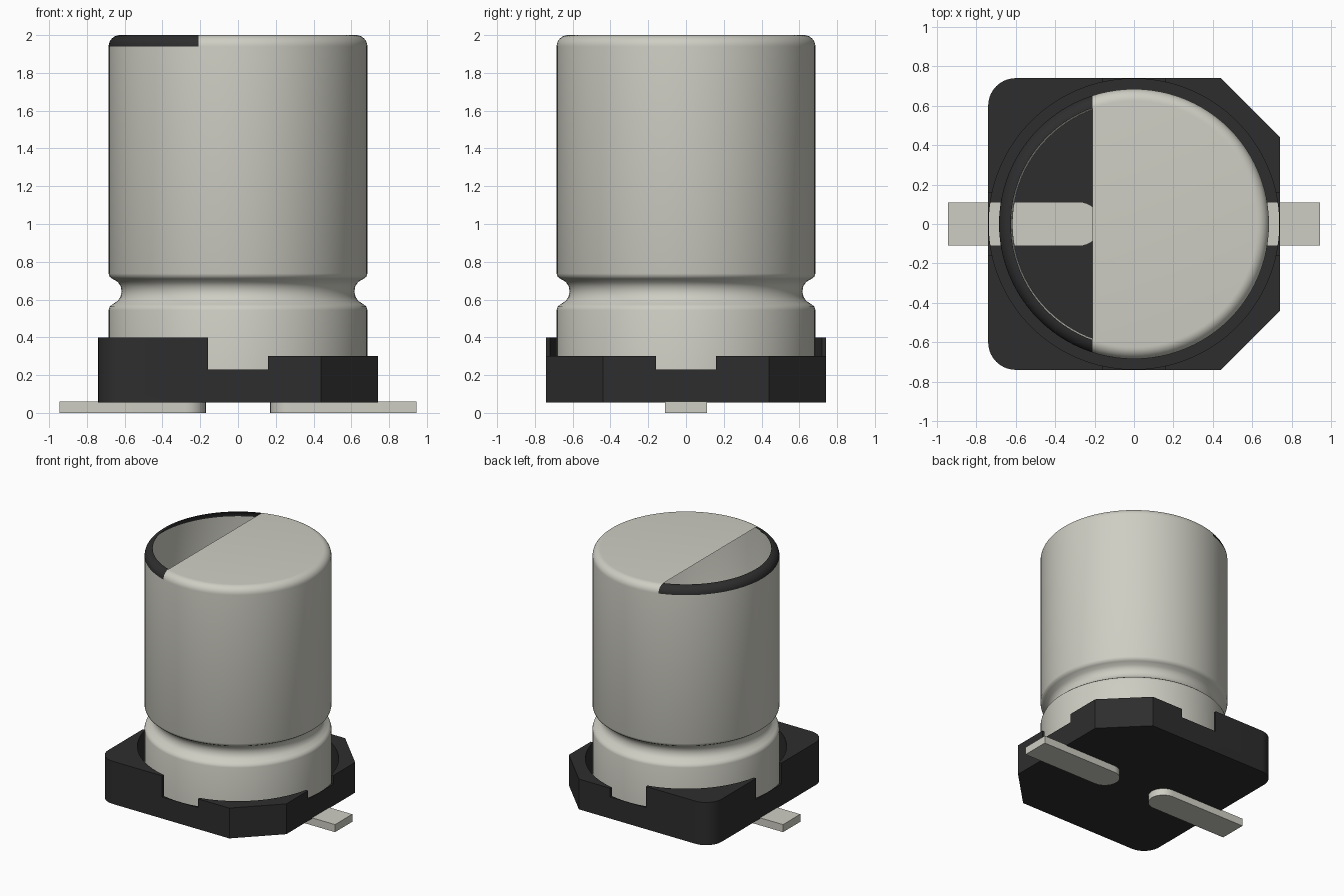
import bpy, bmesh, math
from mathutils import Vector

if "Cube" in bpy.data.objects:
    bpy.data.objects.remove(bpy.data.objects["Cube"])


def material(name, rgb):
    m = bpy.data.materials.new(name)
    m.use_nodes = True
    m.diffuse_color = (*rgb, 1)
    m.node_tree.nodes["Principled BSDF"].inputs["Base Color"].default_value = (*rgb, 1)
    return m


METAL = material("brushed metal", (0.62, 0.615, 0.55))
BLACK = material("black plastic", (0.027, 0.027, 0.027))


def make_object(name, bm, mats, smooth=None):
    bmesh.ops.recalc_face_normals(bm, faces=bm.faces)
    mesh = bpy.data.meshes.new(name)
    bm.to_mesh(mesh)
    bm.free()
    ob = bpy.data.objects.new(name, mesh)
    bpy.context.collection.objects.link(ob)
    for m in mats:
        mesh.materials.append(m)
    bpy.ops.object.select_all(action='DESELECT')
    ob.select_set(True)
    bpy.context.view_layer.objects.active = ob
    if smooth:
        bpy.ops.object.shade_smooth_by_angle(angle=math.radians(smooth))
    return ob


def prism(outline, z0, z1):
    """Solid prism from a flat outline."""
    bm = bmesh.new()
    face = bm.faces.new([bm.verts.new((x, y, z0)) for x, y in outline])
    up = bmesh.ops.extrude_face_region(bm, geom=[face])["geom"]
    bmesh.ops.translate(bm, vec=(0, 0, z1 - z0),
                        verts=[v for v in up if isinstance(v, bmesh.types.BMVert)])
    return bm


def arc(cx, cy, r, a0, a1, n):
    return [(cx + r * math.cos(math.radians(a0 + (a1 - a0) * i / n)),
             cy + r * math.sin(math.radians(a0 + (a1 - a0) * i / n))) for i in range(n + 1)]


def rect(x0, x1, y0, y1):
    return [(x0, y0), (x1, y0), (x1, y1), (x0, y1)]


def cut(target, bm):
    """Subtract a temporary solid from the target."""
    cutter = make_object("cutter", bm, [BLACK])
    cutter.hide_render = True
    mod = target.modifiers.new("cut", 'BOOLEAN')
    mod.operation, mod.solver, mod.object = 'DIFFERENCE', 'EXACT', cutter
    bpy.context.view_layer.objects.active = target
    bpy.ops.object.modifier_apply(modifier=mod.name)
    bpy.data.objects.remove(cutter)


# Base: two chamfered corners at +x, two rounded corners at -x
H, R = 0.74, 0.14
outline = ([(0.44, -H), (H, -0.44), (H, 0.44), (0.44, H)]
           + arc(-H + R, H - R, R, 90, 180, 10)
           + arc(-H + R, -H + R, R, 180, 270, 10))
base = make_object("base", prism(outline, 0.055, 0.4), [BLACK])
cut(base, prism(rect(0, 1, -1, 1), 0.3, 0.6))            # lower +x corners
cut(base, prism(rect(-0.16, 0.16, -1, 1), 0.23, 0.7))    # front and back notches
cut(base, prism(rect(-1, 1, -0.16, 0.16), 0.23, 0.7))    # side notches
cut(base, prism(arc(0, 0, 0.737, 0, 357.5, 143), 0.06, 0.8))  # round seat for the can
bpy.ops.object.select_all(action='DESELECT')
base.select_set(True)
bpy.context.view_layer.objects.active = base
bpy.ops.object.shade_smooth_by_angle(angle=math.radians(25))

# Can: open-bottomed shell with a crimped groove and rounded top edge
RAD, FIL, SEG = 0.685, 0.06, 96
groove = [(RAD, 0.1), (RAD, 0.545), (0.680, 0.562), (0.665, 0.575), (0.637, 0.592),
          (0.622, 0.615), (0.616, 0.642), (0.621, 0.67), (0.636, 0.693),
          (0.665, 0.71), (0.680, 0.721), (RAD, 0.738)]
profile = groove + arc(RAD - FIL, 2 - FIL, FIL, 0, 90, 8)
bm = bmesh.new()
rings = [[bm.verts.new((r * math.cos(2 * math.pi * i / SEG),
                        r * math.sin(2 * math.pi * i / SEG), z)) for i in range(SEG)]
         for r, z in profile]
for lo, hi in zip(rings, rings[1:]):
    for i in range(SEG):
        j = (i + 1) % SEG
        bm.faces.new((lo[i], lo[j], hi[j], hi[i]))
bm.faces.new(rings[-1])

# Polarity mark: split the top edge, colour the rim and open the lid on the -x side
SPLIT = -0.21
upper = [f for f in bm.faces if f.calc_center_median().z > 2 - FIL]
geom = set(upper)
for f in upper:
    geom.update(f.edges)
    geom.update(f.verts)
bmesh.ops.bisect_plane(bm, geom=list(geom), plane_co=(SPLIT, 0, 0), plane_no=(1, 0, 0))
lid = []
for f in bm.faces:
    c = f.calc_center_median()
    if c.z > 2 - FIL and c.x < SPLIT:
        if c.z > 1.9999:
            lid.append(f)
        else:
            f.material_index = 1
bmesh.ops.delete(bm, geom=lid, context='FACES')
make_object("can", bm, [METAL, BLACK], smooth=40)

# Leads: flat strips with a rounded inner end
for name, side in (("left_lead", 1), ("right_lead", -1)):
    strip = [(0.945, -0.11), (0.945, 0.11)] + arc(0.28, 0, 0.11, 90, 270, 16)
    make_object(name, prism([(side * x, y) for x, y in strip], 0, 0.062 - 0.001),
                [METAL], smooth=30)
